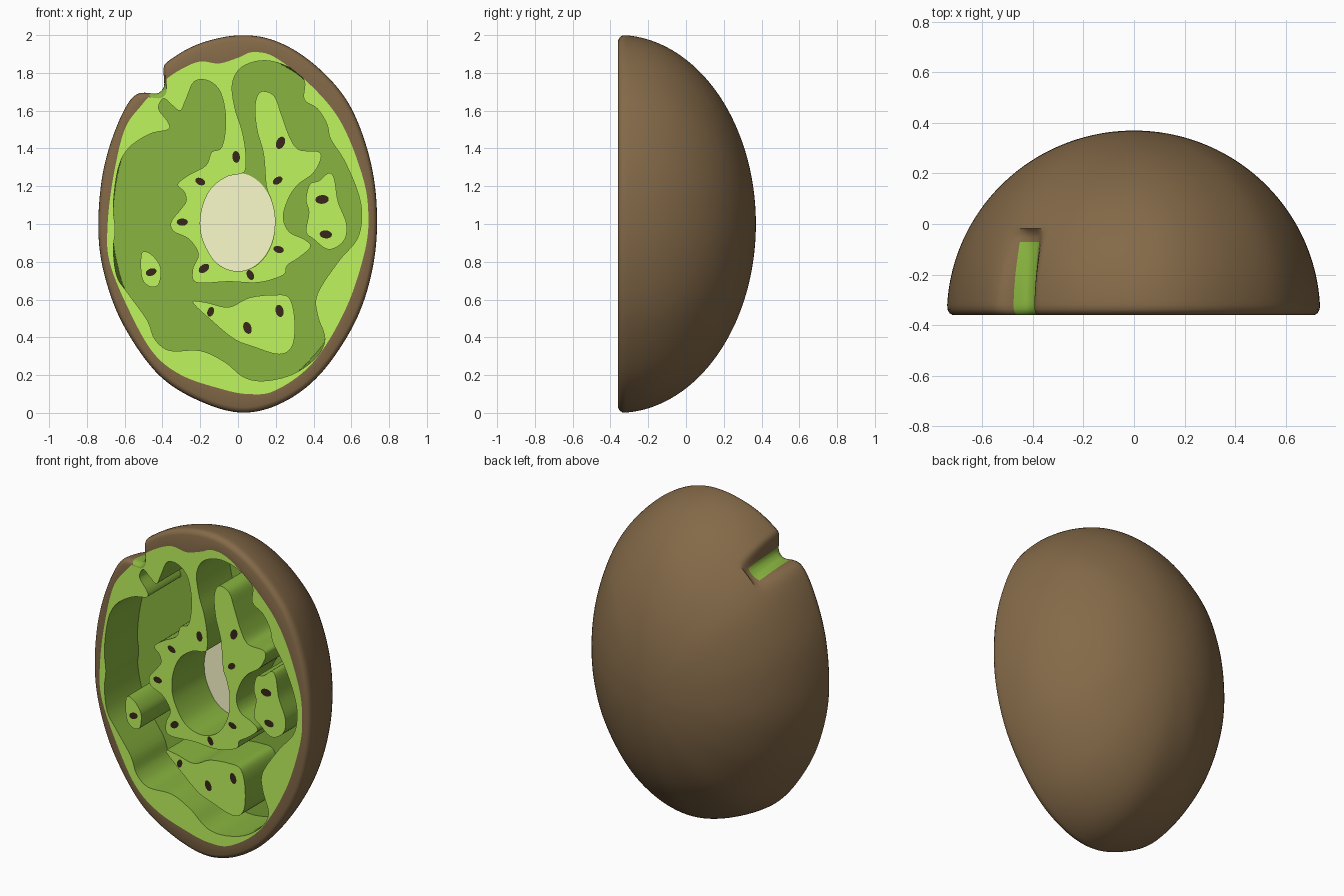
import bpy, bmesh, math

if "Cube" in bpy.data.objects:
    bpy.data.objects.remove(bpy.data.objects["Cube"])

FRONT, FLOOR, CZ = -0.36, -0.04, 1.0
N = 480


def material(name, rgb):
    m = bpy.data.materials.new(name)
    m.diffuse_color = (*rgb, 1)
    m.use_nodes = True
    m.node_tree.nodes["Principled BSDF"].inputs["Base Color"].default_value = m.diffuse_color
    return m


BROWN = material("brown", (0.23, 0.142, 0.065))
LIME = material("lime", (0.52, 0.91, 0.11))
GREEN = material("green", (0.25, 0.46, 0.05))
CREAM = material("cream", (0.97, 0.96, 0.6))
DARK = material("dark", (0.04, 0.02, 0.01))


def smooth_loop(pts, steps=6):
    """Closed Catmull-Rom curve through the points."""
    out, n = [], len(pts)
    for i in range(n):
        a, b, c, d = (pts[(i + k) % n] for k in (-1, 0, 1, 2))
        for s in range(steps):
            t = s / steps
            out.append(tuple(0.5 * (2 * q + (r - p) * t + (2 * p - 5 * q + 4 * r - w) * t * t
                                    + (3 * q - p - 3 * r + w) * t ** 3)
                             for p, q, r, w in zip(a, b, c, d)))
    return out


def polar(pts):
    """Radius around the centre at N even angles."""
    pr = sorted((math.atan2(z - CZ, x) % math.tau, math.hypot(x, z - CZ))
                for x, z in smooth_loop(pts, 12))
    pr = [(pr[-1][0] - math.tau, pr[-1][1])] + pr + [(pr[0][0] + math.tau, pr[0][1])]
    res, j = [], 0
    for i in range(N):
        a = math.tau * i / N
        while pr[j + 1][0] < a:
            j += 1
        (a0, r0), (a1, r1) = pr[j], pr[j + 1]
        res.append(r0 + (r1 - r0) * (a - a0) / max(a1 - a0, 1e-9))
    return res


def finish(name, bm, mats, smooth=True):
    me = bpy.data.meshes.new(name)
    bm.to_mesh(me)
    bm.free()
    for m in mats:
        me.materials.append(m)
    ob = bpy.data.objects.new(name, me)
    bpy.context.collection.objects.link(ob)
    if smooth:
        bpy.ops.object.select_all(action='DESELECT')
        ob.select_set(True)
        bpy.context.view_layer.objects.active = ob
        bpy.ops.object.shade_smooth_by_angle(angle=math.radians(40))


outline = [(0, 2), (.2, 1.97), (.4, 1.85), (.58, 1.65), (.69, 1.38), (.735, 1.1), (.72, .8),
           (.63, .5), (.45, .22), (.25, .06), (.03, 0), (-.2, .06), (-.42, .2), (-.6, .45),
           (-.7, .7), (-.74, .95), (-.72, 1.25), (-.65, 1.5), (-.55, 1.69), (-.4, 1.84), (-.22, 1.95)]
flesh_outline = [(.08, 1.91), (.2, 1.88), (.4, 1.72), (.55, 1.53), (.66, 1.25), (.69, 1.05),
                 (.67, .85), (.57, .55), (.4, .27), (.2, .12), (.05, .1), (-.1, .13), (-.3, .2),
                 (-.45, .32), (-.58, .55), (-.68, .8), (-.69, 1), (-.66, 1.25), (-.6, 1.5),
                 (-.51, 1.63), (-.4, 1.75), (-.3, 1.82), (-.2, 1.86), (-.1, 1.85), (0, 1.88)]
skin_r, flesh_r = polar(outline), polar(flesh_outline)


def cleft(i):
    """Cross-section of the cleft: steep towards the top, sloping on the left."""
    u = 360 * i / N - 120.5
    return math.exp(-(u / 5.2) ** 2) if u > 0 else math.exp(-(u / 4.2) ** 4)


def notch(i, y):
    return 0.1 * cleft(i) * math.sqrt(max(0, 1 - ((y - FRONT) / 0.34) ** 2))


flesh_r = [min(f, s - notch(i, FRONT) - 0.03) for i, (f, s) in enumerate(zip(flesh_r, skin_r))]


def at(i, r, y):
    a = math.tau * i / N
    return (r * math.cos(a), y, CZ + r * math.sin(a))


# Skin: rim, rounded edge and domed back, with the cleft floor in green
rings = [(0.97, FRONT), (0.986, -0.353), (0.997, -0.338)]
T0 = math.asin(0.04 / 0.73)
for k in range(56):
    t = T0 + (math.pi / 2 - T0) * k / 56
    rings.append((math.cos(t), FRONT + 0.73 * math.sin(t)))
bm = bmesh.new()
loops = [[bm.verts.new(at(i, flesh_r[i], FRONT)) for i in range(N)]]
for s, y in rings:
    loops.append([bm.verts.new(at(i, s * (skin_r[i] - notch(i, y)), y)) for i in range(N)])
for k in range(len(loops) - 1):
    a, b = loops[k], loops[k + 1]
    for i in range(N):
        j = (i + 1) % N
        f = bm.faces.new((a[i], a[j], b[j], b[i]))
        if cleft(i) > 0.65 and rings[k][1] < -0.06:
            f.material_index = 1
pole = bm.verts.new((0, 0.37, CZ))
for i in range(N):
    bm.faces.new((loops[-1][i], loops[-1][(i + 1) % N], pole))
bmesh.ops.recalc_face_normals(bm, faces=bm.faces)
finish("skin", bm, [BROWN, GREEN])

# Hollow: one winding band, entering the slot and running round the core
band_outer = [(-.395, 1.665), (-.42, 1.61), (-.37, 1.54), (-.37, 1.5), (-.47, 1.475), (-.58, 1.4),
              (-.635, 1.29), (-.66, 1.1), (-.65, .97), (-.66, .86), (-.64, .72), (-.58, .63),
              (-.48, .49), (-.44, .39), (-.36, .33), (-.2, .33), (-.07, .27), (.03, .19),
              (.14, .17), (.29, .205), (.41, .29), (.46, .39), (.42, .52), (.42, .63), (.53, .8),
              (.63, .92), (.655, 1.05), (.63, 1.18), (.56, 1.34), (.49, 1.45), (.47, 1.53),
              (.42, 1.61), (.35, 1.66), (.35, 1.76), (.27, 1.83), (.14, 1.865), (.02, 1.83),
              (-.03, 1.74), (-.015, 1.61), (.02, 1.5), (.04, 1.39), (.04, 1.29)]
band_core = [(.01, 1.265), (-.06, 1.25), (-.14, 1.19), (-.185, 1.1), (-.2, 1), (-.18, .9),
             (-.11, .79), (0, .75), (.11, .79), (.18, .9), (.195, 1.03), (.175, 1.13), (.15, 1.2)]
band_inner = [(.135, 1.37), (.1, 1.5), (.09, 1.63), (.12, 1.7), (.19, 1.68), (.23, 1.58),
              (.27, 1.47), (.32, 1.395), (.42, 1.385), (.44, 1.35), (.4, 1.27), (.32, 1.21),
              (.27, 1.14), (.24, 1.04), (.27, .96), (.35, .92), (.385, .88), (.32, .82),
              (.26, .78), (.24, .73), (.11, .69), (-.05, .695), (-.22, .69), (-.24, .76),
              (-.21, .84), (-.26, .92), (-.34, .96), (-.355, 1.01), (-.31, 1.07), (-.275, 1.12),
              (-.285, 1.17), (-.32, 1.21), (-.26, 1.26), (-.17, 1.31), (-.14, 1.38),
              (-.085, 1.41), (-.065, 1.55), (-.09, 1.69), (-.15, 1.755), (-.23, 1.755),
              (-.275, 1.66), (-.305, 1.6), (-.35, 1.63)]
hollow = smooth_loop(band_outer + band_core + band_inner, 5)


def floor_point(x, z):
    """Back vertex, kept inside the skin."""
    i = round(math.atan2(z - CZ, x) % math.tau / math.tau * N) % N
    k = min(1, 0.893 * (skin_r[i] - notch(i, FLOOR)) / math.hypot(x, z - CZ))
    return (x * k, FLOOR, CZ + (z - CZ) * k)


def walls(loop):
    bm = bmesh.new()
    front = [bm.verts.new((x, FRONT, z)) for x, z in loop]
    back = [bm.verts.new(floor_point(x, z)) for x, z in loop]
    for i in range(len(loop)):
        j = (i + 1) % len(loop)
        bm.faces.new((front[i], front[j], back[j], back[i]))
    return bm, front, back


bm, front, back = walls(hollow)
bm.faces.new(back)
bmesh.ops.recalc_face_normals(bm, faces=bm.faces)
bmesh.ops.reverse_faces(bm, faces=bm.faces)
finish("hollow", bm, [GREEN])

# Flesh: flat cut face with the hollow left open
bm = bmesh.new()
for loop in ([at(i, flesh_r[i], FRONT) for i in range(N)], [(x, FRONT, z) for x, z in hollow]):
    vs = [bm.verts.new(p) for p in loop]
    for i in range(len(vs)):
        bm.edges.new((vs[i - 1], vs[i]))
bmesh.ops.triangle_fill(bm, use_beauty=True, use_dissolve=False, edges=bm.edges[:], normal=(0, -1, 0))
for f in bm.faces:
    f.normal_update()
    if f.normal.y > 0:
        f.normal_flip()
finish("flesh_face", bm, [LIME], False)

# Islands standing in the hollow
islands = {
    "right_island": [(.48, 1.27), (.43, 1.23), (.38, 1.21), (.36, 1.13), (.375, 1.06), (.36, .96),
                     (.4, .92), (.48, .865), (.56, .91), (.575, 1), (.53, 1.12), (.51, 1.24)],
    "left_island": [(-.51, .845), (-.46, .84), (-.41, .77), (-.42, .68), (-.47, .67), (-.51, .72)],
    "lower_island": [(-.24, .585), (-.17, .585), (-.05, .56), (.06, .61), (.19, .625), (.27, .61),
                     (.3, .5), (.29, .36), (.22, .31), (.08, .35), (-.02, .39), (-.13, .48)]}
for name, pts in islands.items():
    bm, front, back = walls(smooth_loop(pts))
    for f in bm.faces:
        f.material_index = 1
    bm.faces.new(front)
    bmesh.ops.recalc_face_normals(bm, faces=bm.faces)
    finish(name, bm, [LIME, GREEN])


def disc(name, x, y, z, rx, rz, tilt, mat, n=32):
    """Flat ellipse facing the front."""
    bm, c, s = bmesh.new(), math.cos(math.radians(tilt)), math.sin(math.radians(tilt))
    pts = [(rx * math.cos(math.tau * k / n), rz * math.sin(math.tau * k / n)) for k in range(n)]
    bm.faces.new([bm.verts.new((x + u * c - v * s, y, z + u * s + v * c)) for u, v in pts])
    finish(name, bm, [mat], False)


# Core floor and seeds (x, z, tilt in degrees, size)
disc("core", -.002, FLOOR - .004, 1.01, .198, .26, 0, CREAM, 64)
seeds = [(-.01, 1.355, 95, 1), (.225, 1.43, 65, 1.1), (.21, 1.23, 35, .9), (.445, 1.13, 5, 1.15),
         (.465, .945, -5, 1.05), (.215, .865, -15, .9), (.065, .73, -65, .9), (-.18, .765, 35, 1),
         (-.295, 1.01, 0, .95), (-.2, 1.225, -25, .9), (-.46, .745, 20, .95),
         (-.145, .535, 70, .85), (.05, .45, -70, 1.05), (.22, .54, -75, 1.05)]
for n, (x, z, tilt, size) in enumerate(seeds):
    disc(f"seed_{n + 1}", x, FRONT - .002, z, .031 * size, .02 * size, tilt, DARK)
